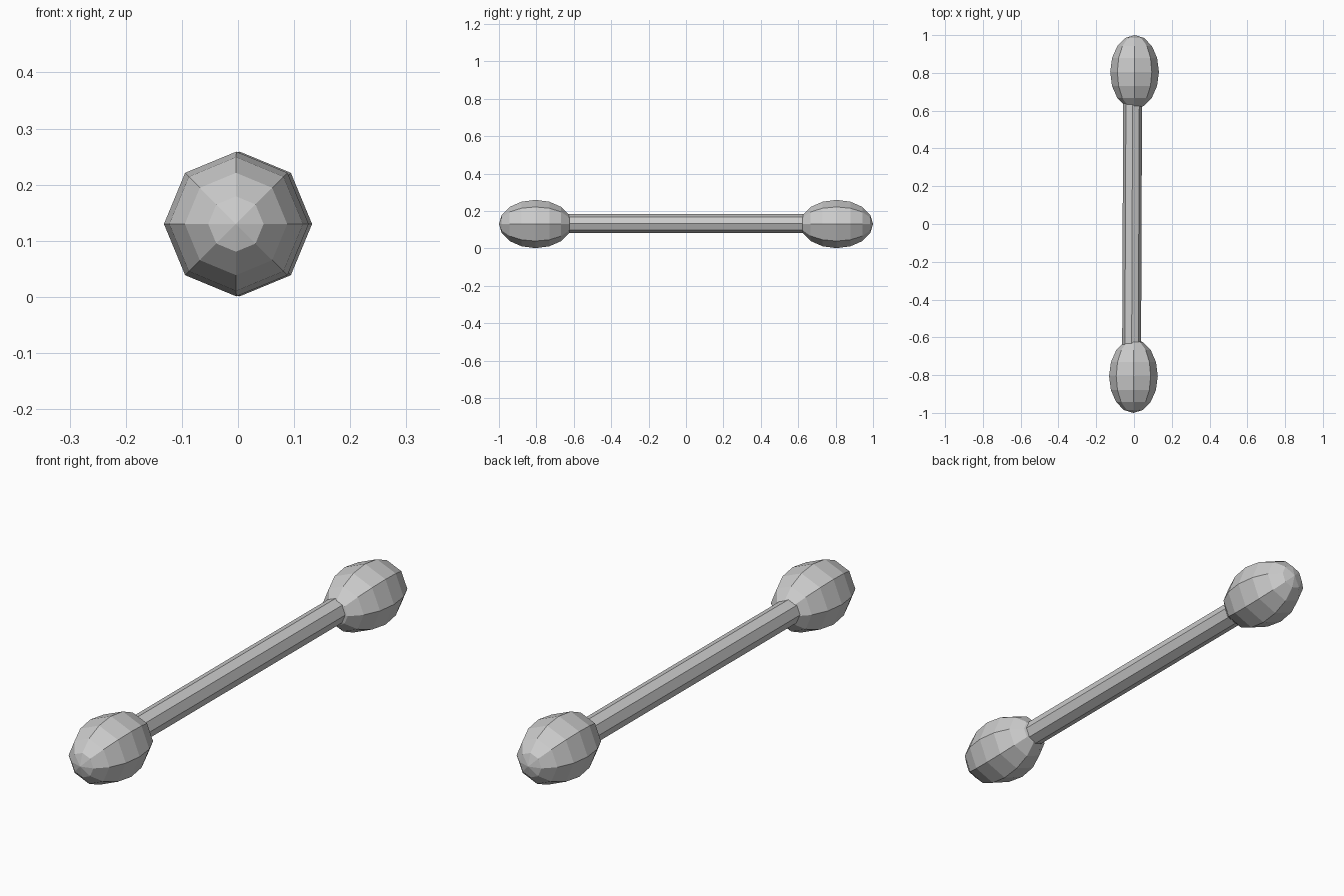
import bpy
import math

if "Cube" in bpy.data.objects:
    bpy.data.objects.remove(bpy.data.objects["Cube"])

TILT = -0.004      # the whole model is turned very slightly about z
BALL_Y = 0.805     # distance of each end ball from the middle
BALL_R = 0.129
BALL_LEN = 0.195   # half length of a ball along the bar


def place(name, location, scale=(1, 1, 1)):
    """Name the new primitive and lay its z axis along y."""
    ob = bpy.context.object
    ob.name = name
    ob.location = location
    ob.rotation_euler = (math.pi / 2, 0, TILT)
    ob.scale = scale
    bpy.ops.object.transform_apply(location=False, rotation=True, scale=True)
    return ob


# Eight-sided bar, slightly off centre, sunk into both balls
bpy.ops.mesh.primitive_cylinder_add(vertices=8, radius=0.05, depth=1.34)
place("bar", (-0.01, 0, 0.133))

# Elongated low-poly ball at each end
for side, label in ((-1, "front"), (1, "back")):
    bpy.ops.mesh.primitive_uv_sphere_add(segments=8, ring_count=8, radius=1)
    place(label + "_end_ball", (side * 0.003, side * BALL_Y, 0.13),
          (BALL_R, BALL_R, BALL_LEN))
